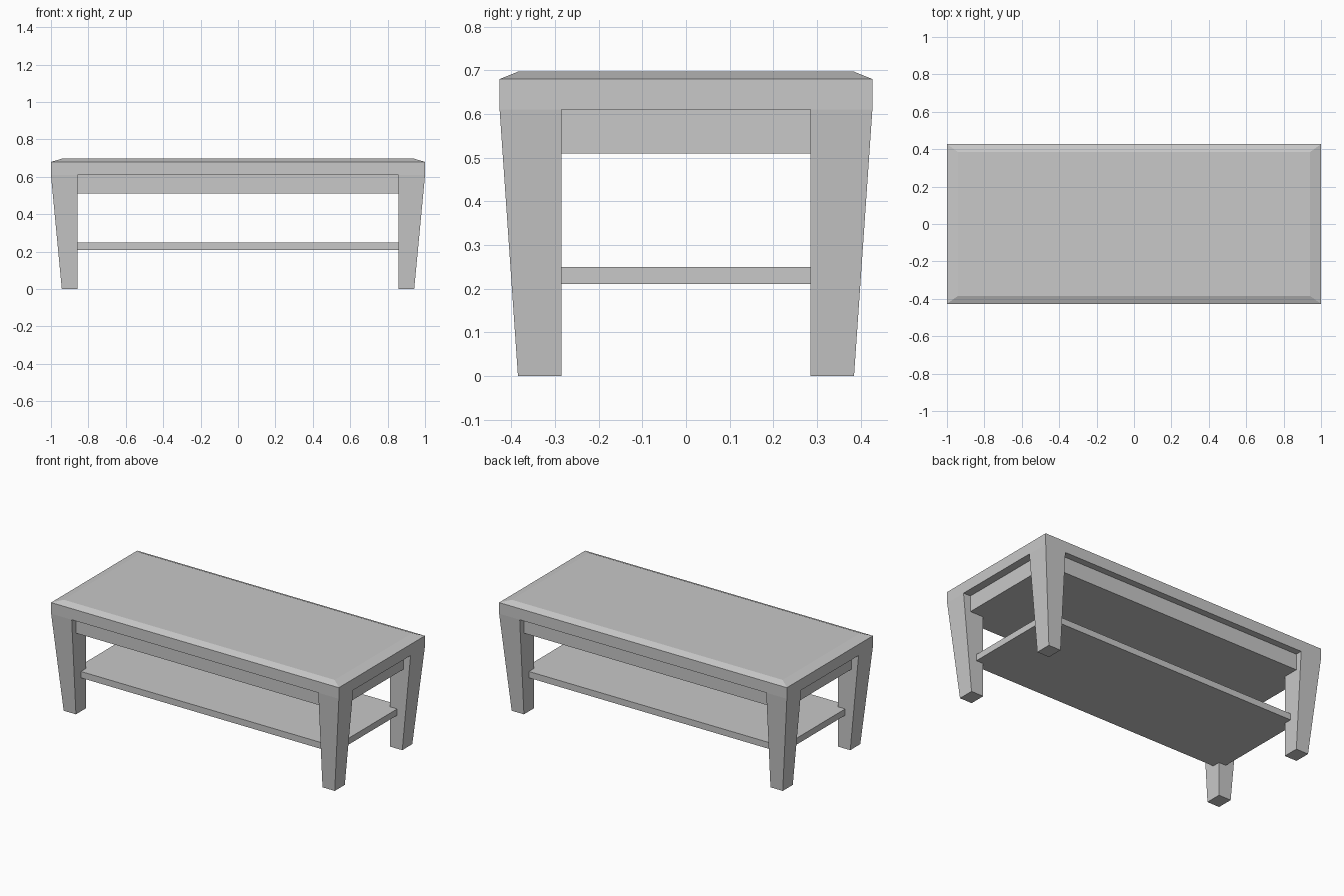
import bpy
import bmesh

default = bpy.data.objects.get("Cube")
if default:
    bpy.data.objects.remove(default, do_unlink=True)

# One plain grey finish for the whole table
GREY = (0.58, 0.58, 0.58, 1.0)
finish = bpy.data.materials.new("plain_grey")
finish.use_nodes = True
finish.diffuse_color = GREY
finish.node_tree.nodes["Principled BSDF"].inputs["Base Color"].default_value = GREY


def loft(name, sections):
    """Closed solid through rectangles given as (x0, x1, y0, y1, z), bottom to top."""
    bm = bmesh.new()
    rings = []
    for x0, x1, y0, y1, z in sections:
        corners = ((x0, y0), (x1, y0), (x1, y1), (x0, y1))
        rings.append([bm.verts.new((x, y, z)) for x, y in corners])
    bm.faces.new(rings[0][::-1])
    bm.faces.new(rings[-1])
    for low, high in zip(rings, rings[1:]):
        for i in range(4):
            j = (i + 1) % 4
            bm.faces.new((low[i], low[j], high[j], high[i]))
    bmesh.ops.recalc_face_normals(bm, faces=bm.faces)
    mesh = bpy.data.meshes.new(name)
    bm.to_mesh(mesh)
    bm.free()
    mesh.materials.append(finish)
    obj = bpy.data.objects.new(name, mesh)
    bpy.context.collection.objects.link(obj)
    return obj


def centred(half_x, half_y, z):
    return (-half_x, half_x, -half_y, half_y, z)


HALF_X, HALF_Y = 1.0, 0.427      # outer edge of the top
FOOT_X, FOOT_Y = 0.942, 0.385    # outer corner of each foot
INNER_X, INNER_Y = 0.857, 0.285  # inner corner of each leg
LEG_TOP = 0.61

# Table top with a shallow chamfer around its upper edge
loft("table_top", [centred(HALF_X, HALF_Y, LEG_TOP),
                   centred(HALF_X, HALF_Y, 0.68),
                   centred(0.942, FOOT_Y, 0.697)])

# Recessed apron block and lower shelf, both let into the legs
loft("apron", [centred(0.95, FOOT_Y, 0.51), centred(0.95, FOOT_Y, LEG_TOP)])
loft("lower_shelf", [centred(0.907, 0.335, 0.21), centred(0.907, 0.335, 0.25)])

# Four legs, tapering on their outer sides only
for side, sx in (("left", 1), ("right", -1)):
    for end, sy in (("front", -1), ("back", 1)):
        loft(f"{end}_{side}_leg",
             [(sx * INNER_X, sx * FOOT_X, sy * INNER_Y, sy * FOOT_Y, 0),
              (sx * INNER_X, sx * HALF_X, sy * INNER_Y, sy * HALF_Y, LEG_TOP)])
